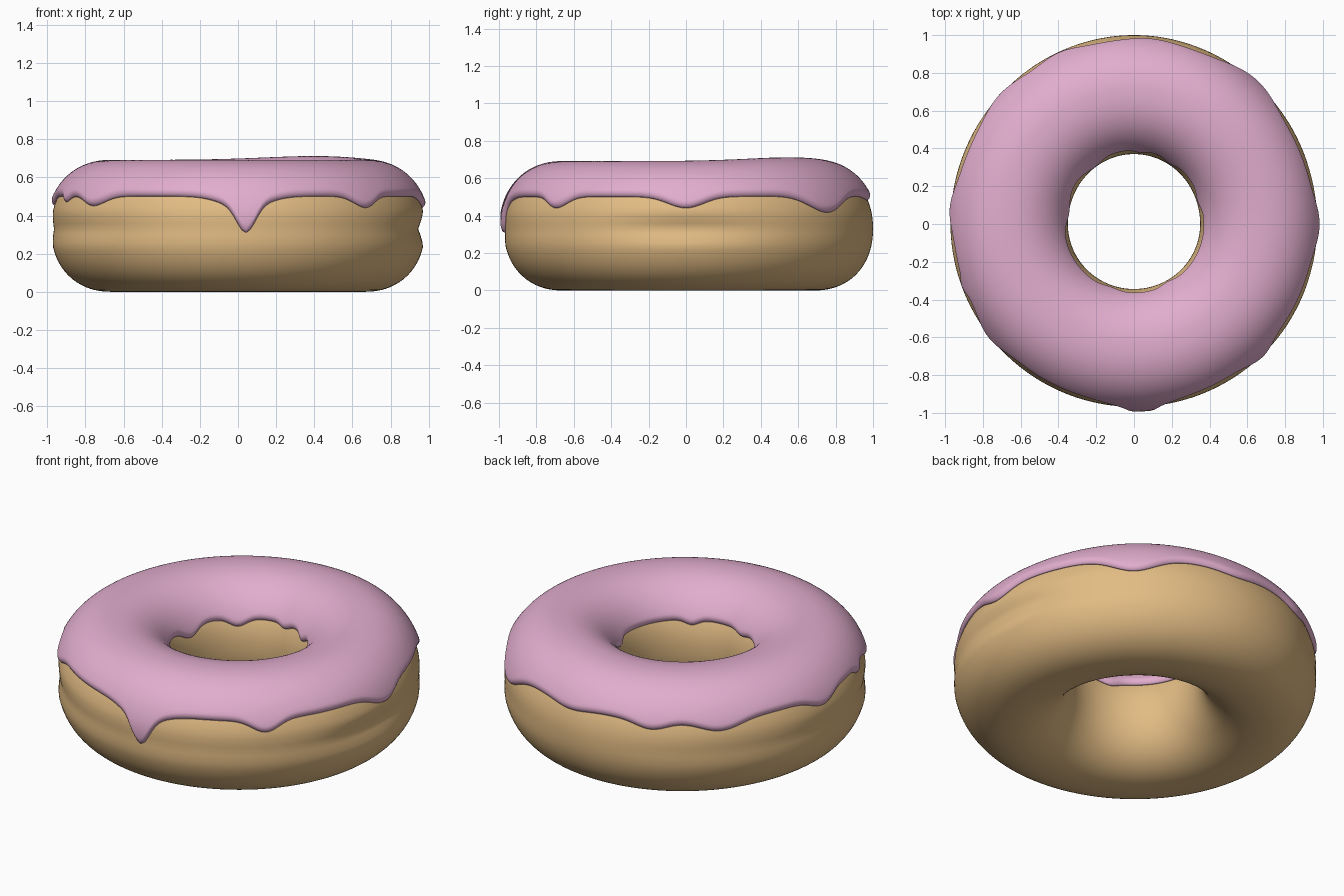
import bpy, math
from math import sin, cos, pi, radians, exp

if "Cube" in bpy.data.objects:
    bpy.data.objects.remove(bpy.data.objects["Cube"])

R, RX, RZ, P = 0.665, 0.315, 0.33, 0.92   # ring radius, section half sizes, squareness
TX, TZ = 0.025, 0.032                     # icing thickness sideways / upward
N = 288


def bump(a, centre, width):
    """Bell curve around an angle, both in degrees."""
    d = (a - centre + 180) % 360 - 180
    return exp(-(d / width) ** 2)


def spow(v, p):
    return math.copysign(abs(v) ** p, v)


def surface(a, phi, cover):
    """Point on the ring; cover 0 = dough skin, 1 = full icing thickness."""
    t = radians(a)
    s = sin(t)
    cx, cz = spow(cos(phi), P), spow(sin(phi), P)
    ring = R + (0.02 if s > 0 else -0.006) * s * s
    r = ring + (RX + TX * cover) * cx
    z = RZ + (RZ + TZ * cover) * cz
    if cx > 0:   # pinched seam around the outer waist
        dent = 0.008 + 0.027 * bump(a, 0, 22) + 0.012 * bump(a, 205, 35)
        dent *= 1 - bump(a, 90, 35)
        r -= dent * max(0, 1 - abs(z - RZ) / 0.09)
    if cz > 0:   # raised area at the back right of the top
        z += 0.02 * cz * cz * bump(a, 54, 35)
    return (r * cos(t), r * sin(t), z)


def make_ring(name, sections, color):
    """Skin a closed loop of closed cross-sections."""
    m = len(sections[0])
    verts = [p for sec in sections for p in sec]
    faces = [(i * m + j, (i + 1) % N * m + j,
              (i + 1) % N * m + (j + 1) % m, i * m + (j + 1) % m)
             for i in range(N) for j in range(m)]
    mesh = bpy.data.meshes.new(name)
    mesh.from_pydata(verts, [], faces)
    mesh.polygons.foreach_set("use_smooth", [True] * len(faces))
    mesh.update()
    mat = bpy.data.materials.new(name)
    mat.diffuse_color = color
    mat.use_nodes = True
    mat.node_tree.nodes["Principled BSDF"].inputs["Base Color"].default_value = mat.diffuse_color
    mesh.materials.append(mat)
    ob = bpy.data.objects.new(name, mesh)
    bpy.context.collection.objects.link(ob)
    return ob


# icing drips: (angle, width, depth)
OUTER = [(-87.5, 4, 0.13), (-88, 10, 0.06), (-160, 3, 0.03), (-142, 7, 0.05),
         (-46, 6, 0.06), (0, 8, 0.06), (50, 10, 0.085), (85, 8, 0.02),
         (114, 7, 0.04), (136, 9, 0.05), (175, 7, 0.05)]
INNER = [(20, 8, 0.03), (60, 7, 0.03), (85, 6, 0.02), (125, 10, 0.04),
         (170, 12, 0.05), (250, 9, 0.02), (300, 8, 0.025)]


def edge_phi(a, base, drips):
    z = base - sum(d * bump(a, c, w) for c, w, d in drips)
    return math.asin(spow((z - RZ) / RZ, 1 / P))


def icing_section(a):
    lo = edge_phi(a, 0.50, OUTER)
    hi = pi - edge_phi(a, 0.49, INNER)
    lip = 0.09
    pts = []
    for k in range(7):                    # rounded outer lip
        q = k / 6 * pi / 2
        pts.append((lo + lip * (1 - cos(q)), sin(q)))
    for k in range(1, 40):                # top
        pts.append((lo + lip + (hi - lo - 2 * lip) * k / 40, 1))
    for k in range(7):                    # rounded inner lip
        q = (1 - k / 6) * pi / 2
        pts.append((hi - lip * (1 - cos(q)), sin(q)))
    for k in range(1, 24):                # underside resting on the dough
        pts.append((hi + (lo - hi) * k / 24, 0.04))
    return [surface(a, phi, c) for phi, c in pts]


angles = [360 * i / N for i in range(N)]
make_ring("dough", [[surface(a, 2 * pi * j / 96, 0) for j in range(96)] for a in angles],
          (0.76, 0.50, 0.23, 1))
make_ring("icing", [icing_section(a) for a in angles], (0.76, 0.42, 0.62, 1))
